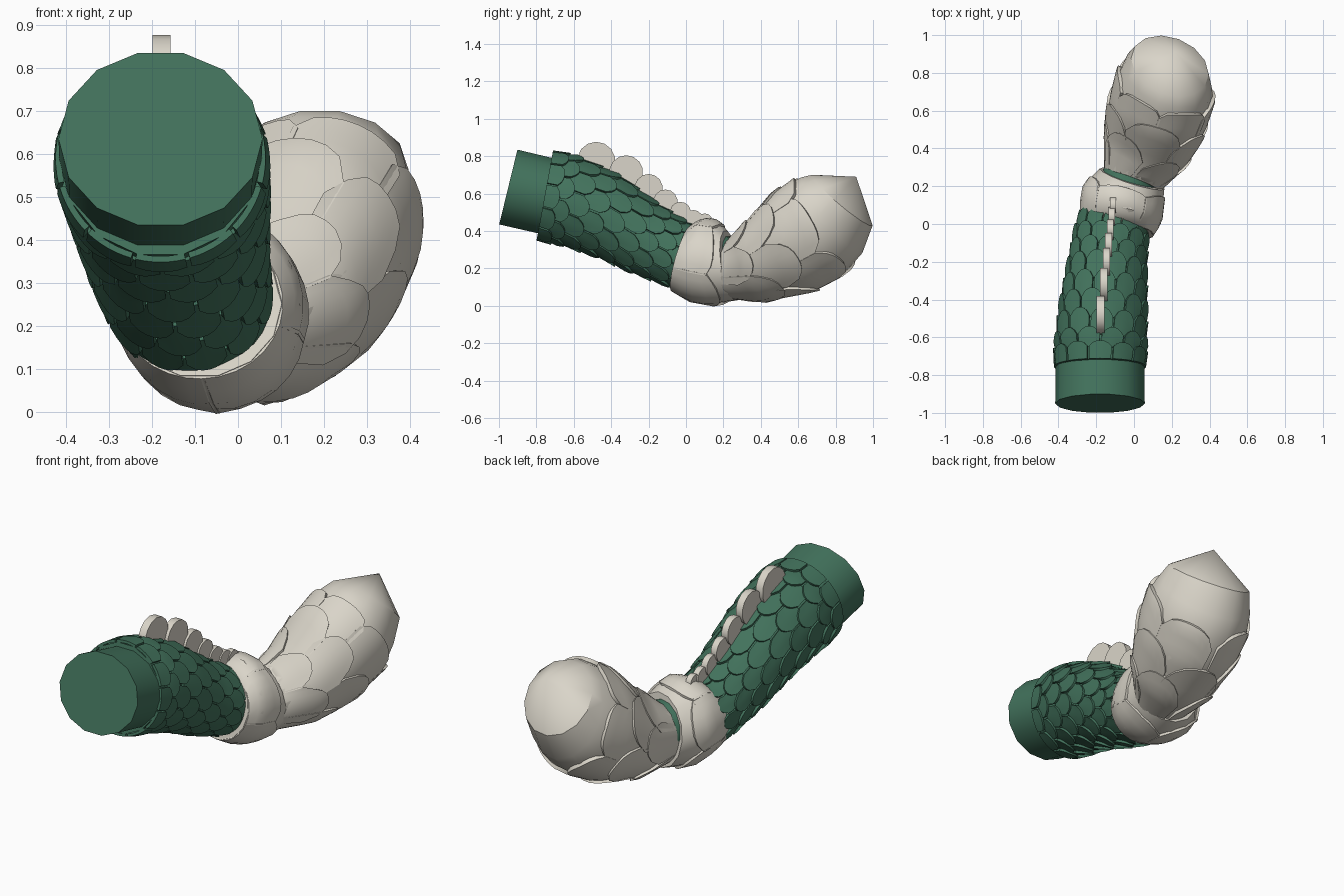
import bpy, bmesh, math, random
from mathutils import Vector

if "Cube" in bpy.data.objects:
    bpy.data.objects.remove(bpy.data.objects["Cube"])

random.seed(4)


def material(name, rgb):
    m = bpy.data.materials.new(name)
    m.diffuse_color = (*rgb, 1)
    m.use_nodes = True
    m.node_tree.nodes["Principled BSDF"].inputs["Base Color"].default_value = m.diffuse_color
    return m


GREEN = material("scale green", (0.055, 0.17, 0.108))
CREAM = material("fur cream", (0.70, 0.665, 0.585))

# Cross-sections: top y, top z, bottom y, bottom z, centre x, half width, yaw
STUB = [(-.90, .84, -1.0, .43, -.18, .237, 0), (-.69, .79, -.78, .38, -.18, .235, 0)]
SLEEVE = [(-.71, .835, -.80, .345, -.18, .248, 0),
          (-.57, .80, -.68, .325, -.175, .245, .05),
          (-.35, .70, -.48, .26, -.16, .232, .08),
          (-.13, .54, -.28, .17, -.14, .21, .1),
          (.03, .44, -.06, .09, -.115, .195, .15),
          (.16, .40, .13, .05, -.06, .18, .25),
          (.28, .38, .30, .06, 0, .16, .35)]
CUFF = [(.04, .39, -.05, .11, -.09, .17, .15),
        (.02, .43, -.08, .075, -.09, .20, .15),
        (.09, .475, .02, .02, -.07, .225, .2),
        (.17, .46, .15, 0, -.055, .22, .25),
        (.21, .41, .27, .02, -.01, .185, .3)]
BULB = [(.25, .385, .20, .03, -.01, .17, .35),
        (.33, .455, .45, .02, .06, .235, .35),
        (.47, .61, .70, .08, .125, .275, .3),
        (.58, .68, .86, .18, .165, .272, .25),
        (.62, .70, .94, .27, .178, .252, .25),
        (.67, .71, 1.0, .42, .19, .22, .2)]
TIP = (.22, .91, .69)


def surface(sections, s, angle, lift=0):
    """Point on a lofted body at section position s."""
    i = max(0, min(int(s), len(sections) - 2))
    f = s - i
    yt, zt, yb, zb, x, rx, yaw = [a + (b - a) * f for a, b in zip(sections[i], sections[i + 1])]
    centre = Vector((x, (yt + yb) / 2, (zt + zb) / 2))
    up = Vector((0, (yt - yb) / 2, (zt - zb) / 2))
    up *= (up.length + lift) / up.length
    side = Vector((math.cos(yaw), -math.sin(yaw), 0)) * (rx + lift)
    return centre + side * math.cos(angle) + up * math.sin(angle)


def finish(bm, name, mat, angle=35):
    bmesh.ops.recalc_face_normals(bm, faces=bm.faces)
    mesh = bpy.data.meshes.new(name)
    bm.to_mesh(mesh)
    bm.free()
    mesh.materials.append(mat)
    ob = bpy.data.objects.new(name, mesh)
    bpy.context.collection.objects.link(ob)
    bpy.ops.object.select_all(action='DESELECT')
    ob.select_set(True)
    bpy.context.view_layer.objects.active = ob
    bpy.ops.object.shade_smooth_by_angle(angle=math.radians(angle))
    return ob


def loft(name, sections, mat, sides=14, lift=0, tip=None):
    bm = bmesh.new()
    turn = math.tau / sides
    rings = [[bm.verts.new(surface(sections, s, j * turn, lift)) for j in range(sides)]
             for s in range(len(sections))]
    for a, b in zip(rings, rings[1:]):
        for j in range(sides):
            k = (j + 1) % sides
            bm.faces.new((a[j], a[k], b[k], b[j]))
    bm.faces.new(rings[0])
    if tip:
        apex = bm.verts.new(tip)
        for j in range(sides):
            bm.faces.new((rings[-1][j], rings[-1][(j + 1) % sides], apex))
    else:
        bm.faces.new(rings[-1])
    return finish(bm, name, mat)


def add_plate(bm, sections, s0, s1, angle, width, round_off, low, high, depth, nu=4, nv=6):
    """Closed curved plate lying on a body, with a rounded far end."""
    def grid(drop):
        rows = []
        for u in range(nu + 1):
            row = []
            for v in range(nv + 1):
                w = v / nv * 2 - 1
                far = s1 - round_off * abs(w) ** 2.6
                f = u / nu
                row.append(bm.verts.new(surface(sections, s0 + (far - s0) * f, angle + w * width / 2,
                                                low + (high - low) * f - drop)))
            rows.append(row)
        return rows

    top, under = grid(0), grid(depth)
    for g in (top, under):
        for u in range(nu):
            for v in range(nv):
                bm.faces.new((g[u][v], g[u][v + 1], g[u + 1][v + 1], g[u + 1][v]))

    def rim(g):
        return (g[0][:-1] + [r[-1] for r in g[:-1]] + g[-1][:0:-1] + [r[0] for r in g[:0:-1]])

    a, b = rim(top), rim(under)
    for i in range(len(a)):
        k = (i + 1) % len(a)
        bm.faces.new((a[i], a[k], b[k], b[i]))


# Smooth stub and the core beneath the scales
loft("tail_stub", STUB, GREEN)
loft("tail_core", SLEEVE, GREEN, lift=-.016)

# Staggered rows of overlapping rounded scales
bm = bmesh.new()
COUNT, STEP = 12, .46
for row in range(10):
    start = row * STEP
    for j in range(COUNT):
        a = (j + .5 * (row % 2)) * math.tau / COUNT
        add_plate(bm, SLEEVE, start, start + STEP * 1.45, a, math.tau / COUNT * .92,
                  .2, -.004 if row == 0 else -.010, .006, .014, nu=3)
finish(bm, "scales", GREEN, 40)

# Fur cuff around the bend
loft("fur_cuff", CUFF, CREAM, lift=-.006)
bm = bmesh.new()
for j in range(5):
    a = j * math.tau / 5 + .35
    add_plate(bm, CUFF, 1.02, 3.5, a, 1.3, .5, -.004, .004, .03)
finish(bm, "cuff_tufts", CREAM, 45)

# Fur bulb with pointed end
loft("fur_bulb", BULB, CREAM, sides=14, lift=-.010, tip=TIP)

# Overlapping fur clumps, broad at the base and rounded towards the tip
bm = bmesh.new()
for row, (s0, s1, n) in enumerate([(.05, 1.35, 6), (.7, 2.2, 6), (1.6, 3.3, 6)]):
    for j in range(n):
        a = (j + .5 * (row % 2)) * math.tau / n + random.uniform(-.12, .12)
        add_plate(bm, BULB, s0, s1 + random.uniform(-.2, .25), a, random.uniform(.95, 1.25),
                  .6, -.012, .005, .02, nu=6, nv=8)
finish(bm, "fur_clumps", CREAM, 45)

# Row of shrinking rounded fins along the top: y, z, radius
FINS = [(-.48, .775, .102), (-.32, .715, .09), (-.20, .63, .075), (-.11, .557, .065),
        (-.03, .50, .056), (.04, .462, .05), (.10, .452, .042)]
for y, z, r in FINS:
    x = -.178 + (y + .48) * .115
    half = .012 + r * .09
    bm = bmesh.new()
    for sx in (-half, half):
        bm.faces.new([bm.verts.new((x + sx, y + r * math.cos((k + .5) * math.tau / 14),
                                    z + r * math.sin((k + .5) * math.tau / 14))) for k in range(14)])
    bmesh.ops.bridge_loops(bm, edges=bm.edges[:])
    finish(bm, "back_fin", CREAM)
